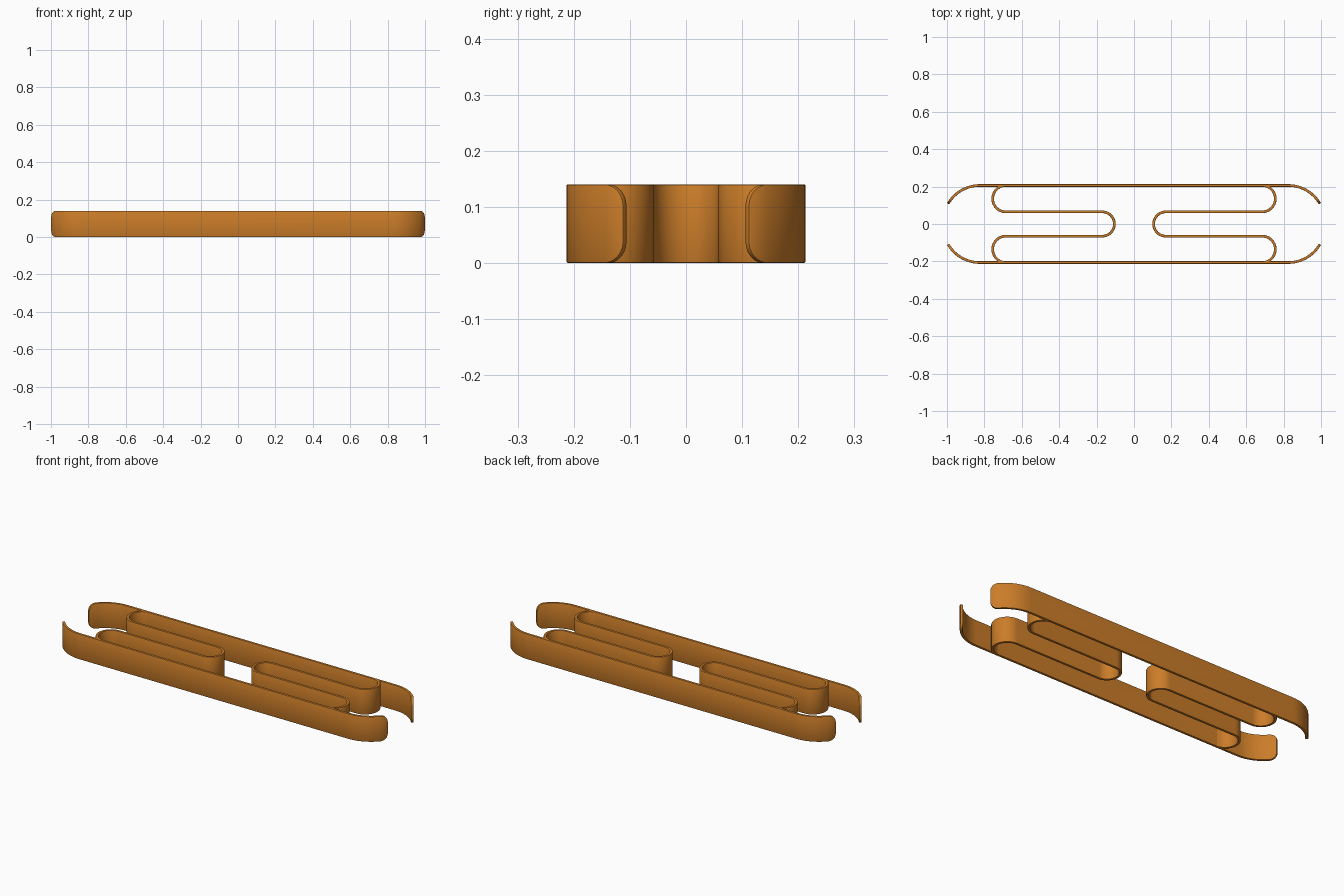
import bpy, bmesh, math
from mathutils import Vector

if "Cube" in bpy.data.objects:
    bpy.data.objects.remove(bpy.data.objects["Cube"])

HEIGHT, THICK = 0.14, 0.014
BAR_Y, INNER_Y = 0.206, 0.065

copper = bpy.data.materials.new("copper_orange")
copper.diffuse_color = (0.60, 0.205, 0.022, 1)
copper.use_nodes = True
copper.node_tree.nodes["Principled BSDF"].inputs["Base Color"].default_value = copper.diffuse_color


def arc(cx, cy, r, a0, a1, n):
    """Points with unit normals along a circular arc (degrees)."""
    out = []
    for i in range(n + 1):
        a = math.radians(a0 + (a1 - a0) * i / n)
        out.append(Vector((cx + r * math.cos(a), cy + r * math.sin(a))))
    return out


def strip(name, path, insets=None):
    """Upright band of constant thickness that follows a path in plan."""
    bm = bmesh.new()
    rings = []
    for i, p in enumerate(path):
        a = (p - path[i - 1]).normalized() if i else None
        b = (path[i + 1] - p).normalized() if i < len(path) - 1 else None
        t = ((a or b) + (b or a)).normalized()
        n = Vector((-t.y, t.x)) * THICK / 2
        z = insets[i] if insets else 0
        rings.append([bm.verts.new((q.x, q.y, h)) for q, h in
                      ((p + n, z), (p - n, z), (p - n, HEIGHT - z), (p + n, HEIGHT - z))])
    for r0, r1 in zip(rings, rings[1:]):
        for k in range(4):
            m = (k + 1) % 4
            bm.faces.new((r0[k], r0[m], r1[m], r1[k]))
    bm.faces.new(rings[0][::-1])
    bm.faces.new(rings[-1])
    bmesh.ops.recalc_face_normals(bm, faces=bm.faces)
    # soften the rim edges
    rim = [e for e in bm.edges if len(e.link_faces) == 2 and e.calc_face_angle() > 0.9]
    bmesh.ops.bevel(bm, geom=rim, offset=0.0025, segments=2, profile=0.5,
                    affect='EDGES', clamp_overlap=False)
    mesh = bpy.data.meshes.new(name)
    bm.to_mesh(mesh)
    bm.free()
    mesh.materials.append(copper)
    ob = bpy.data.objects.new(name, mesh)
    bpy.context.collection.objects.link(ob)
    bpy.ops.object.select_all(action='DESELECT')
    ob.select_set(True)
    bpy.context.view_layer.objects.active = ob
    bpy.ops.object.shade_smooth_by_angle(angle=math.radians(32))


# Side bars: straight band with curled, round-cornered ends
R, CX, SWEEP, CORNER = 0.195, 0.825, 60, 0.038
cy = BAR_Y - R
length = R * math.radians(SWEEP)
dist = [CORNER * (1 - math.cos(math.pi / 2 * k / 6)) for k in range(7)]
dist += [CORNER + (length - CORNER) * k / 10 for k in range(1, 11)]
end, inset = [], []
for d in dist:
    a = math.radians(90 - SWEEP) + d / R
    end.append(Vector((CX + R * math.cos(a), cy + R * math.sin(a))))
    c = max(CORNER - d, 0)
    inset.append(CORNER - math.sqrt(max(CORNER ** 2 - c ** 2, 0)))
half = [Vector((-p.x, p.y)) for p in reversed(end)]
for name, s in (("back_bar", 1), ("front_bar", -1)):
    strip(name, [Vector((p.x, p.y * s)) for p in end + half], inset + inset[::-1])

# Springs: folded band joining both bars, one on each side
r_out = (BAR_Y - INNER_Y) / 2
y_out = (BAR_Y + INNER_Y) / 2
fold = arc(0.685, y_out, r_out, 82, -90, 24)
fold += arc(0.17, 0, INNER_Y, 90, 270, 24)
fold += arc(0.685, -y_out, r_out, 90, -82, 24)
for name, s in (("right_spring", 1), ("left_spring", -1)):
    strip(name, [Vector((p.x * s, p.y)) for p in fold])
